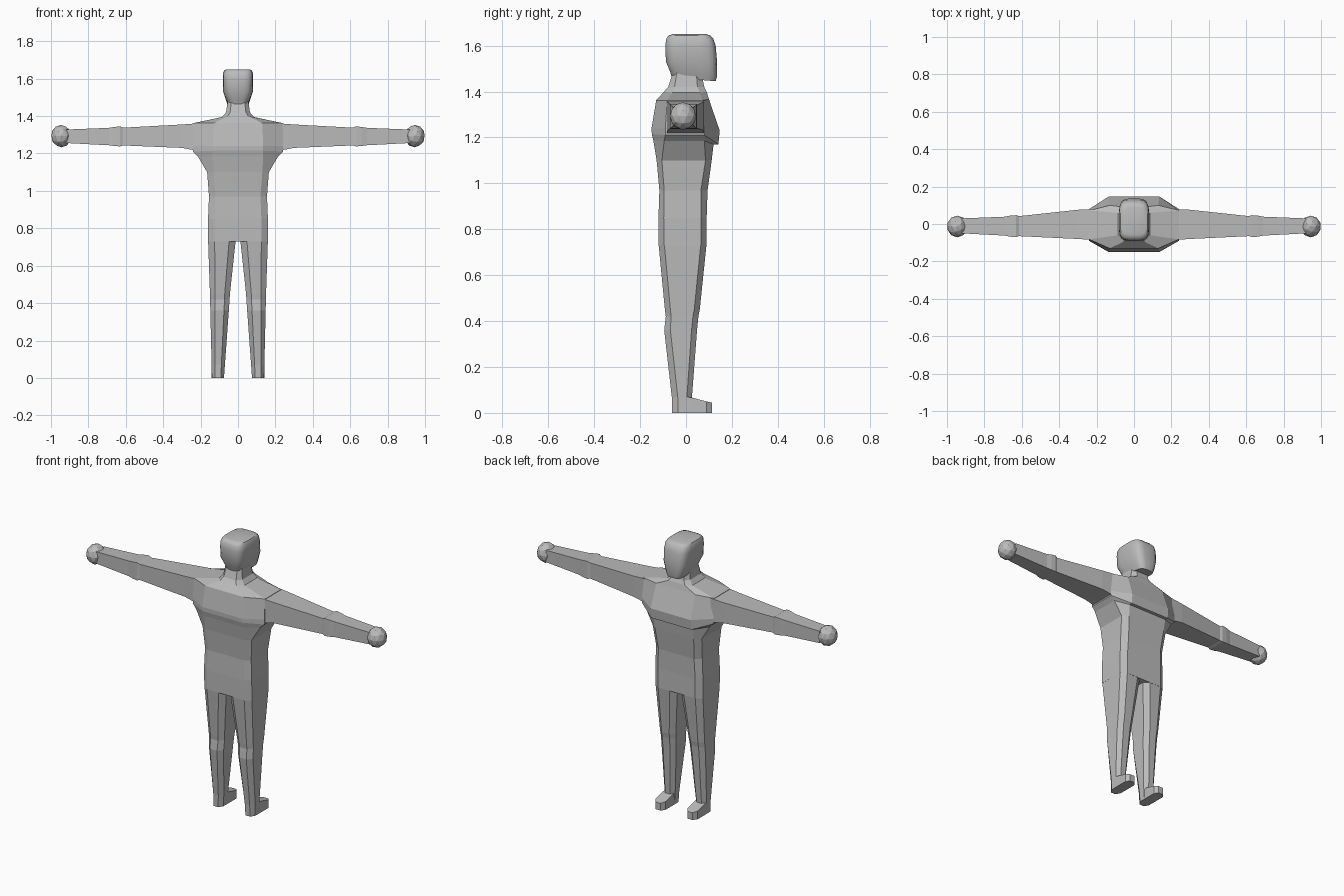
import bpy, bmesh, math

grey = bpy.data.materials.new("plain grey")
grey.diffuse_color = (0.5, 0.5, 0.5, 1)


def add_object(name, bm, mirror=False, smooth=None):
    bmesh.ops.recalc_face_normals(bm, faces=bm.faces)
    me = bpy.data.meshes.new(name)
    bm.to_mesh(me)
    bm.free()
    me.materials.append(grey)
    ob = bpy.data.objects.new(name, me)
    bpy.context.collection.objects.link(ob)
    if mirror:
        m = ob.modifiers.new("mirror", 'MIRROR')
        m.use_mirror_merge = False
    if smooth:
        bpy.ops.object.select_all(action='DESELECT')
        ob.select_set(True)
        bpy.context.view_layer.objects.active = ob
        bpy.ops.object.shade_smooth_by_angle(angle=math.radians(smooth))
    return ob


def loft(name, rings, **kw):
    """Skin a list of equal-length point rings and cap both ends."""
    bm = bmesh.new()
    loops = [[bm.verts.new(p) for p in r] for r in rings]
    for a, b in zip(loops, loops[1:]):
        n = len(a)
        for i in range(n):
            j = (i + 1) % n
            bm.faces.new((a[i], a[j], b[j], b[i]))
    bm.faces.new(loops[0])
    bm.faces.new(loops[-1])
    return add_object(name, bm, **kw)


def octagon(z, x0, x1, cut, yb, sb, sf, yf, front=0.0, back=0.0):
    """Chamfered section; front/back raise or lower those edges."""
    f, b = z + front, z + back
    return [(x1 - cut, yf, f), (x1, sf, z), (x1, sb, z), (x1 - cut, yb, b),
            (x0 + cut, yb, b), (x0, sb, z), (x0, sf, z), (x0 + cut, yf, f)]


# Torso, chest ledge, shoulders and neck
# z, half width, chamfer, back, side back, side front, front, front lift, back lift
torso = [
    (0.73, .160, .035, -.120, -.095, .065, .090, 0, 0),
    (0.85, .160, .035, -.120, -.097, .066, .090, 0, 0),
    (0.97, .155, .035, -.116, -.095, .065, .094, 0, 0),
    (1.10, .165, .035, -.128, -.105, .085, .112, 0, 0),
    (1.185, .215, .080, -.142, -.095, .080, .120, -.015, 0),
    (1.21, .240, .105, -.149, -.090, .080, .141, -.04, .005),
    (1.24, .240, .105, -.150, -.090, .080, .147, -.01, 0),
    (1.362, .240, .110, -.130, -.082, .072, .100, .004, 0),
    (1.395, .085, .030, -.095, -.060, .060, .090, .005, .005),
    (1.42, .064, .022, -.078, -.050, .050, .080, 0, 0),
    (1.48, .055, .020, -.058, -.040, .045, .066, 0, 0),
]
loft("torso", [octagon(z, -h, h, *rest) for z, h, *rest in torso])


# Head: rounded box sections
def rounded(z, hx, yb, yf, tilt=0.0, n=20, power=0.5):
    pts = []
    for i in range(n):
        a = 2 * math.pi * (i + 0.5) / n
        c, s = math.cos(a), math.sin(a)
        y = math.copysign(abs(s) ** power, s)
        pts.append((hx * math.copysign(abs(c) ** power, c),
                    (yb + yf) / 2 + y * (yf - yb) / 2, z - tilt * y))
    return pts


loft("head", [rounded(*r) for r in [
    (1.453, .052, -.062, .130, .008),
    (1.475, .060, -.070, .135, .012),
    (1.53, .080, -.088, .136),
    (1.60, .082, -.091, .130),
    (1.632, .080, -.086, .119),
    (1.645, .073, -.075, .105),
    (1.65, .062, -.058, .088)]], smooth=35)

# Arms with a slight elbow band: x, back, front, bottom, top
arm = [
    (.22, -.085, .080, 1.215, 1.361),
    (.30, -.080, .076, 1.230, 1.355),
    (.615, -.065, .042, 1.243, 1.338),
    (.63, -.070, .047, 1.238, 1.345),
    (.66, -.068, .045, 1.240, 1.342),
    (.69, -.062, .039, 1.244, 1.337),
    (.92, -.050, .030, 1.256, 1.328),
]
loft("arm", [[(x, b, lo), (x, f, lo), (x, f, hi), (x, b, hi)]
             for x, b, f, lo, hi in arm], mirror=True)

# Ball hands
bm = bmesh.new()
bmesh.ops.create_icosphere(bm, subdivisions=2, radius=1)
for v in bm.verts:
    v.co = (.945 + v.co.x * .055, -.013 + v.co.y * .058, 1.293 + v.co.z * .06)
add_object("hand", bm, mirror=True)

# Legs: z, inner, outer, chamfer, back, side back, side front, front
loft("leg", [octagon(*r) for r in [
    (0.74, .012, .160, .035, -.120, -.095, .065, .090),
    (0.45, .043, .150, .028, -.092, -.068, .036, .060),
    (0.42, .045, .149, .027, -.088, -.065, .030, .054),
    (0.36, .049, .148, .026, -.095, -.068, .024, .048),
    (0.07, .070, .141, .019, -.062, -.036, .004, .026),
    (0.00, .075, .140, .017, -.060, -.035, .004, .024)]], mirror=True)

# Feet: y, inner, outer, top
loft("foot", [[(x0, y, 0), (x1, y, 0), (x1, y, top), (x0, y, top)]
              for y, x0, x1, top in [(-.035, .075, .14, .07), (.02, .074, .141, .068),
                                     (.09, .074, .141, .05), (.114, .091, .124, .044)]],
     mirror=True)
